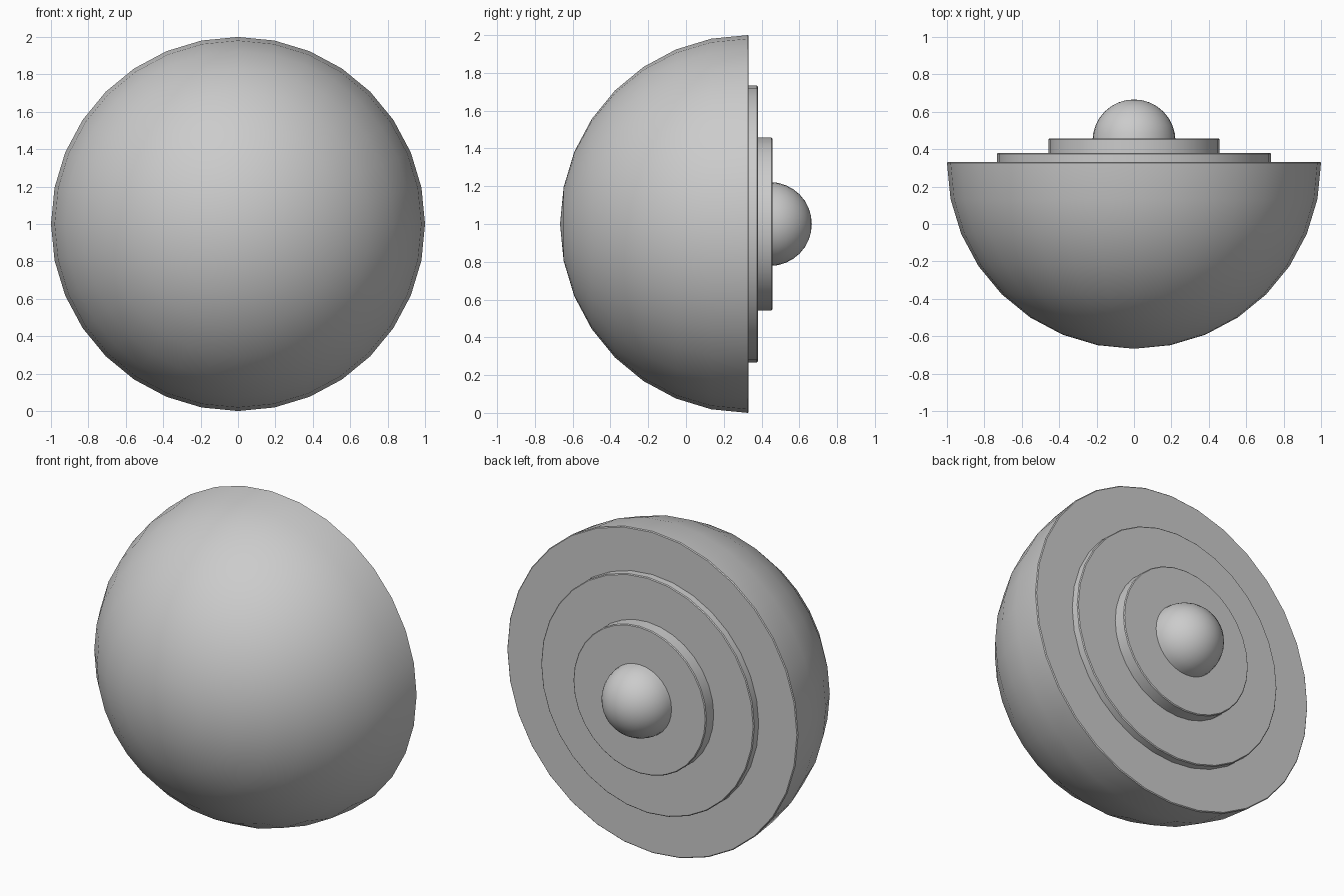
import bpy, bmesh, math

if "Cube" in bpy.data.objects:
    bpy.data.objects.remove(bpy.data.objects["Cube"])

SIDES = 32
STEP = 2 * math.pi / SIDES


def lathe(name, profile):
    """Revolve (radius, y) points around the y axis at z = 1."""
    bm = bmesh.new()
    rings = []
    for r, y in profile:
        if r < 1e-6:
            rings.append([bm.verts.new((0, y, 1))])
        else:
            rings.append([bm.verts.new((r * math.sin(i * STEP), y, 1 + r * math.cos(i * STEP)))
                          for i in range(SIDES)])
    for a, b in zip(rings, rings[1:]):
        for i in range(SIDES):
            j = (i + 1) % SIDES
            if len(a) == 1:
                bm.faces.new((a[0], b[j], b[i]))
            else:
                bm.faces.new((a[i], a[j], b[j], b[i]))
    # close the open end with a flat cap, and the start when it is not a pole
    for ring in (rings[0], rings[-1]):
        if len(ring) > 1:
            bm.faces.new(ring)
    bmesh.ops.recalc_face_normals(bm, faces=bm.faces)
    me = bpy.data.meshes.new(name)
    bm.to_mesh(me)
    bm.free()
    ob = bpy.data.objects.new(name, me)
    bpy.context.collection.objects.link(ob)
    bpy.ops.object.select_all(action='DESELECT')
    ob.select_set(True)
    bpy.context.view_layer.objects.active = ob
    bpy.ops.object.shade_smooth_by_angle(angle=math.radians(30))
    return ob


def disc(name, radius, y0, y1, bevel=0.005):
    return lathe(name, [(radius, y0), (radius, y1 - bevel), (radius - bevel, y1)])


# large half sphere with its flat side to the back
face_y = 0.332
dome = [(math.sin(i * STEP), face_y - 0.005 - 0.994 * math.cos(i * STEP)) for i in range(9)]
lathe("dome", dome + [(0.995, face_y)])

# stepped discs on the flat side
disc("wide_disc", 0.733, face_y - 0.02, 0.38)
disc("narrow_disc", 0.457, 0.36, 0.457)

# small round knob in the middle
knob_r, knob_y = 0.222, 0.444
lathe("knob", [(knob_r * math.sin(i * STEP), knob_y + knob_r * math.cos(i * STEP)) for i in range(9)])
